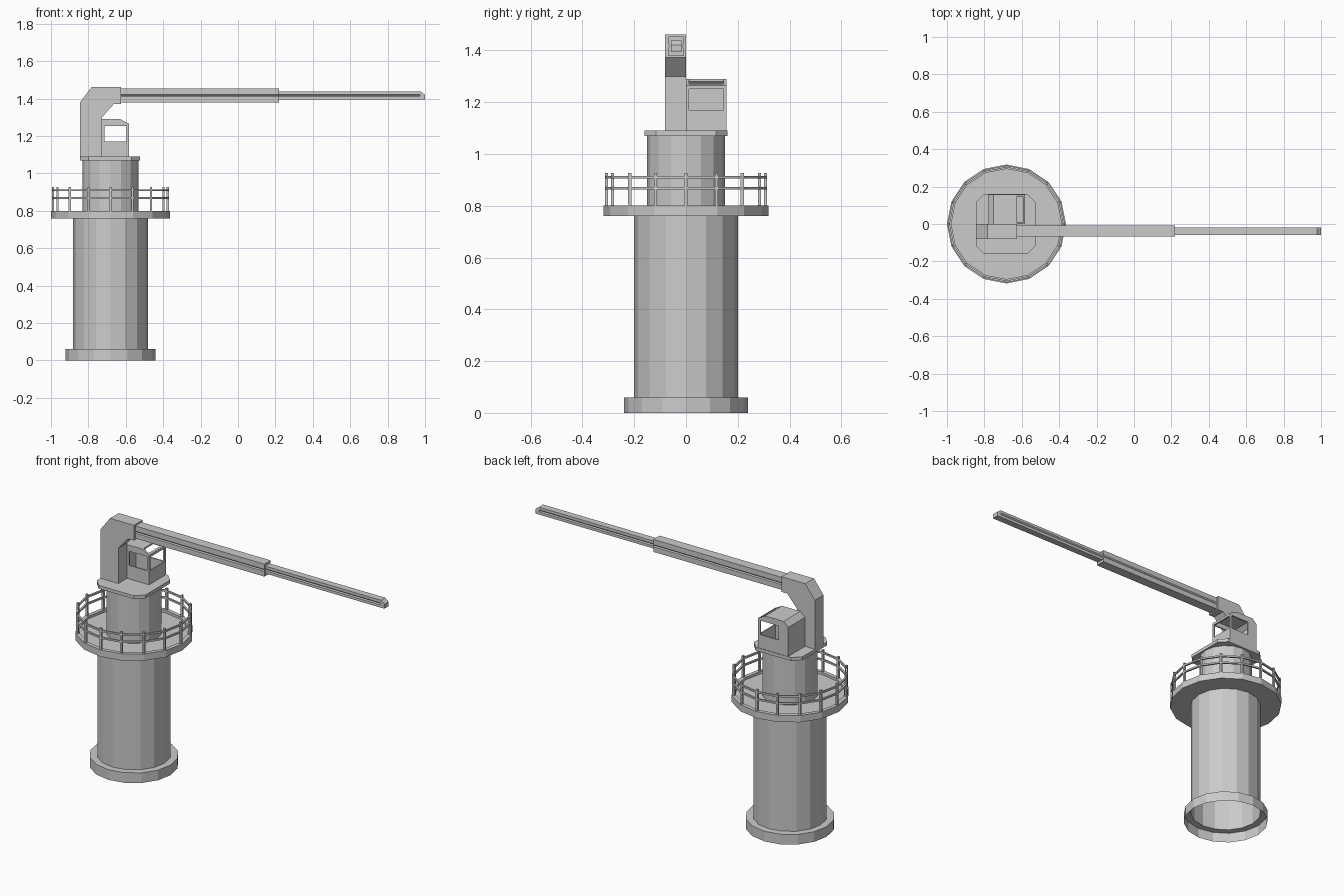
import bpy, bmesh, math

if "Cube" in bpy.data.objects:
    bpy.data.objects.remove(bpy.data.objects["Cube"])

CX = -0.682      # tower axis
SIDES = 16


def finish(name, bm):
    bmesh.ops.recalc_face_normals(bm, faces=bm.faces)
    me = bpy.data.meshes.new(name)
    bm.to_mesh(me)
    bm.free()
    ob = bpy.data.objects.new(name, me)
    bpy.context.collection.objects.link(ob)
    return ob


def lathe(name, profile, closed=False):
    """Revolve (radius, z) points around the tower axis."""
    bm = bmesh.new()
    rings = []
    for r, z in profile:
        rings.append([bm.verts.new((CX + r * math.cos(2 * math.pi * i / SIDES),
                                    r * math.sin(2 * math.pi * i / SIDES), z))
                      for i in range(SIDES)])
    pairs = list(zip(rings, rings[1:]))
    if closed:
        pairs.append((rings[-1], rings[0]))
    for a, b in pairs:
        for i in range(SIDES):
            j = (i + 1) % SIDES
            bm.faces.new((a[i], a[j], b[j], b[i]))
    return finish(name, bm)


def prism(name, points, place, lo, hi):
    """Extrude a 2D outline from lo to hi; place maps (u, v, w) to xyz."""
    bm = bmesh.new()
    a = [bm.verts.new(place(u, v, lo)) for u, v in points]
    b = [bm.verts.new(place(u, v, hi)) for u, v in points]
    bm.faces.new(a)
    bm.faces.new(b[::-1])
    n = len(points)
    for i in range(n):
        j = (i + 1) % n
        bm.faces.new((a[i], a[j], b[j], b[i]))
    return finish(name, bm)


def along_y(u, v, w): return (u, w, v)
def along_x(u, v, w): return (w, u, v)
def along_z(u, v, w): return (u, v, w)


def rect(u0, u1, v0, v1):
    return [(u0, v0), (u1, v0), (u1, v1), (u0, v1)]


def cut(target, cutter):
    cutter.hide_render = True
    mod = target.modifiers.new("cut", 'BOOLEAN')
    mod.operation = 'DIFFERENCE'
    mod.solver = 'EXACT'
    mod.object = cutter
    bpy.context.view_layer.objects.active = target
    bpy.ops.object.modifier_apply(modifier=mod.name)
    bpy.data.objects.remove(cutter)


# Pedestal: hollow foot flange, column, walkway and upper column
lathe("foot_flange", [(0.20, 0.06), (0.24, 0.06), (0.24, 0)])
lathe("lower_column", [(0.20, 0.06), (0.20, 0.76)])
lathe("walkway", [(0.20, 0.76), (0.318, 0.76), (0.318, 0.80),
                  (0.295, 0.80), (0.295, 0.785), (0.15, 0.785)])
lathe("upper_column", [(0.15, 0.785), (0.15, 1.07)])

# Railing around the walkway
for label, z in (("lower_rail", 0.868), ("upper_rail", 0.91)):
    lathe(label, [(0.303, z - 0.005), (0.313, z - 0.005),
                  (0.313, z + 0.005), (0.303, z + 0.005)], closed=True)
for i in range(SIDES):
    t = 2 * math.pi * i / SIDES
    x, y = CX + 0.307 * math.cos(t), 0.307 * math.sin(t)
    prism(f"rail_post_{i + 1}", rect(x - 0.006, x + 0.006, y - 0.006, y + 0.006),
          along_z, 0.795, 0.927)

# Turntable plate with clipped corners
h, c = 0.16, 0.115
corner = [(h, -c), (h, c), (c, h), (-c, h), (-h, c), (-h, -c), (-c, -h), (c, -h)]
prism("turntable_plate", [(CX - 0.003 + u, v) for u, v in corner], along_z, 1.07, 1.09)

# Bent mast
prism("mast", [(-0.845, 1.09), (-0.727, 1.09), (-0.727, 1.30), (-0.663, 1.372),
               (-0.626, 1.372), (-0.626, 1.462), (-0.782, 1.462), (-0.845, 1.38)],
      along_y, -0.081, 0)


# Telescopic boom, shallow groove along each side
def boom(name, hw, hh, x0, x1):
    g, d = 0.006, 0.005
    half = [(hw, -hh), (hw, -g), (hw - d, 0), (hw, g), (hw, hh)]
    pts = half + [(-u, -v) for u, v in half]
    return prism(name, [(u - 0.038, v + 1.416) for u, v in pts], along_x, x0, x1)


boom("outer_boom", 0.029, 0.037, -0.63, 0.22)
boom("inner_boom", 0.020, 0.022, 0.21, 0.972)
prism("boom_tip", [(0.972, 1.394), (1.0, 1.394), (1.0, 1.42), (0.978, 1.438), (0.972, 1.438)],
      along_y, -0.058, -0.018)

# Operator cab: hollow shell with open side, front and roof windows
cab = prism("cab", [(-0.78, 1.09), (-0.583, 1.09), (-0.583, 1.265), (-0.63, 1.29),
                    (-0.75, 1.29), (-0.78, 1.262)], along_y, 0.0, 0.157)
cut(cab, prism("cab_interior", [(-0.772, 1.05), (-0.591, 1.05), (-0.591, 1.26),
                                (-0.632, 1.282), (-0.747, 1.282), (-0.772, 1.259)],
               along_y, 0.008, 0.149))
cut(cab, prism("side_window", rect(-0.715, -0.597, 1.17, 1.254), along_y, -0.1, 0.3))
cut(cab, prism("front_window", rect(0.012, 0.145, 1.17, 1.25), along_x, -0.62, -0.5))
cut(cab, prism("roof_window", rect(-0.628, -0.594, 0.012, 0.145), along_z, 1.256, 1.4))
